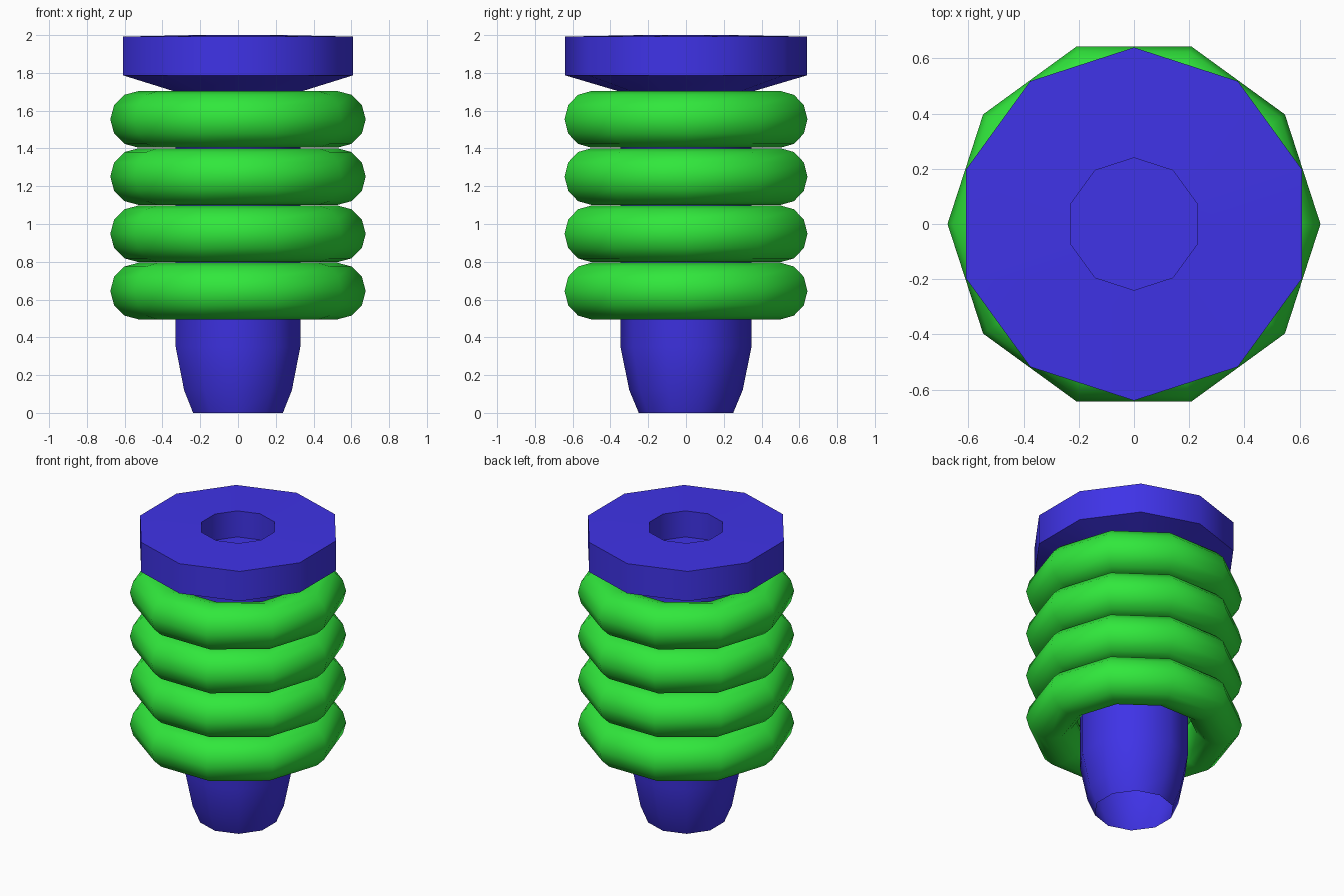
import bpy, bmesh
from math import radians, cos, sin, pi

if "Cube" in bpy.data.objects:
    bpy.data.objects.remove(bpy.data.objects["Cube"])

SIDES = 10

def material(name, color):
    m = bpy.data.materials.new(name)
    m.diffuse_color = color
    m.use_nodes = True
    m.node_tree.nodes["Principled BSDF"].inputs["Base Color"].default_value = m.diffuse_color
    return m

def finish(obj, mat, angle):
    obj.data.materials.append(mat)
    bpy.ops.object.select_all(action='DESELECT')
    obj.select_set(True)
    bpy.context.view_layer.objects.active = obj
    bpy.ops.object.shade_smooth_by_angle(angle=radians(angle))

def lathe(name, profile, mat, start):
    """Turn an (r, z) profile around z; the foot is open, the last ring is capped."""
    bm = bmesh.new()
    rings = []
    for r, z in profile:
        rings.append([bm.verts.new((r * cos(start + 2 * pi * i / SIDES),
                                    r * sin(start + 2 * pi * i / SIDES), z))
                      for i in range(SIDES)])
    for a, b in zip(rings, rings[1:]):
        for i in range(SIDES):
            j = (i + 1) % SIDES
            bm.faces.new((a[i], a[j], b[j], b[i]))
    bm.faces.new(rings[-1])
    mesh = bpy.data.meshes.new(name)
    bm.to_mesh(mesh)
    bm.free()
    obj = bpy.data.objects.new(name, mesh)
    bpy.context.collection.objects.link(obj)
    finish(obj, mat, 40)
    return obj

blue = material("blue", (0.05, 0.033, 0.8, 1))
green = material("green", (0.03, 0.8, 0.045, 1))

# Stem with tapered open foot, flared head and a recessed socket in the top
lathe("stem_and_head", [
    (0.25, 0.0), (0.30, 0.12), (0.347, 0.35), (0.347, 1.70),
    (0.64, 1.787), (0.64, 1.992), (0.24, 2.0), (0.24, 1.82)],
    blue, pi / 2)

# Four stacked rings around the stem
for k in range(4):
    bpy.ops.mesh.primitive_torus_add(
        major_segments=SIDES, minor_segments=12,
        major_radius=0.526, minor_radius=0.15,
        location=(0, 0, 0.645 + 0.303 * k))
    ring = bpy.context.object
    ring.name = f"ring_{k + 1}"
    finish(ring, green, 40)
